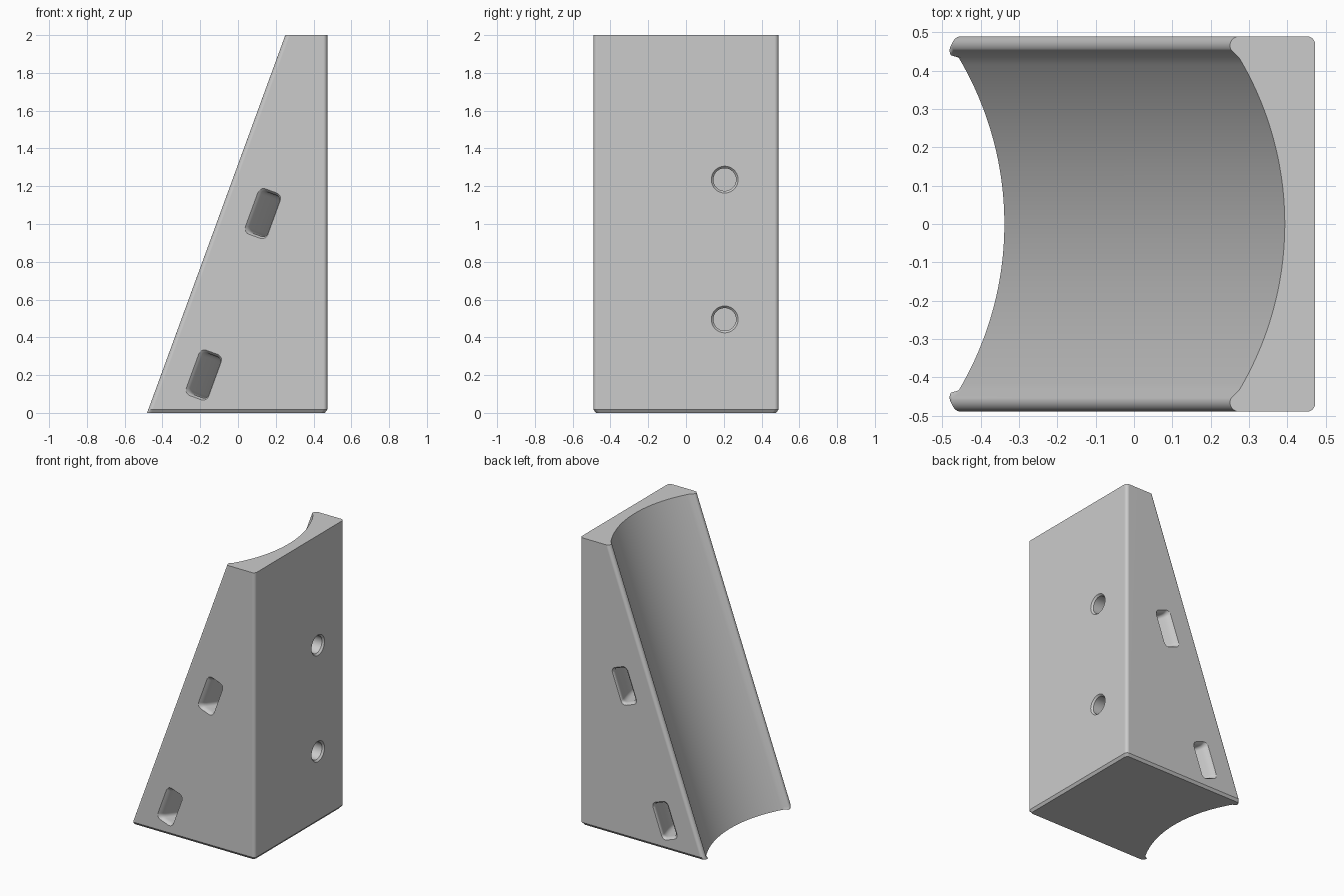
import bpy, bmesh, math
from mathutils import Vector

cube = bpy.data.objects.get("Cube")
if cube:
    bpy.data.objects.remove(cube, do_unlink=True)

TILT = math.radians(20.1)
SHEAR = math.tan(TILT)
AXIS = Vector((math.sin(TILT), 0, math.cos(TILT)))     # along the channel
OUT = Vector((math.cos(TILT), 0, -math.sin(TILT)))     # away from the channel
HALF_Y = 0.49

grey = bpy.data.materials.new("plain grey")
grey.use_nodes = True
grey.diffuse_color = (0.6, 0.6, 0.6, 1)
grey.node_tree.nodes["Principled BSDF"].inputs["Base Color"].default_value = (0.6, 0.6, 0.6, 1)


def loft(name, rings):
    """Closed solid through rings of matching points."""
    bm = bmesh.new()
    loops = [[bm.verts.new(p) for p in ring] for ring in rings]
    n = len(loops[0])
    for a, b in zip(loops, loops[1:]):
        for i in range(n):
            j = (i + 1) % n
            bm.faces.new((a[i], a[j], b[j], b[i]))
    bm.faces.new(loops[0])
    bm.faces.new(loops[-1])
    bmesh.ops.recalc_face_normals(bm, faces=bm.faces)
    mesh = bpy.data.meshes.new(name)
    bm.to_mesh(mesh)
    bm.free()
    mesh.materials.append(grey)
    obj = bpy.data.objects.new(name, mesh)
    bpy.context.collection.objects.link(obj)
    return obj


def arc(cx, cy, r, start, end, steps):
    angles = [math.radians(start + (end - start) * i / steps) for i in range(steps + 1)]
    return [(cx + r * math.cos(a), cy + r * math.sin(a)) for a in angles]


# Wedge outline: (x, y, whether the point leans with the channel)
CORNER, LIP = 0.022, 0.024
half = [(x, y, False) for x, y in arc(0.473 - CORNER, HALF_Y - CORNER, CORNER, 0, 90, 6)]
half += [(x, y, True) for x, y in arc(-0.45, HALF_Y - LIP, LIP, 90, 212, 9)]
R, DEEP = 0.85, -0.331
edge_y = half[-1][1]
ys = [edge_y * (1 - 2 * i / 48) for i in range(1, 48)]
channel = [(DEEP - R + math.sqrt(R * R - y * y), y, True) for y in ys]
outline = half + channel + [(x, -y, lean) for x, y, lean in reversed(half)]


def section(z, inset=0):
    ring = []
    for x, y, lean in outline:
        side = 1 if abs(y) > 0.44 else 0
        ring.append((x + SHEAR * (z - 0.02) if lean else x - inset,
                     y - math.copysign(inset * side, y), z))
    return ring


body = loft("wedge_block", [section(0, 0.013), section(0.018), section(2)])
cutters = []

# Curved strap slots, concentric with the channel, flared at both mouths
SLOT_AXIS, SLOT_R = -1.234, 1.109


def slot_ring(y, along, grow):
    w = 0.045 * SLOT_R / math.sqrt(SLOT_R ** 2 - y * y) + grow
    h, r = 0.115 + grow, 0.025 + grow / 2
    u0 = SLOT_AXIS + math.sqrt(SLOT_R ** 2 - y * y)
    ring = []
    for k, (su, sv) in enumerate([(1, 1), (-1, 1), (-1, -1), (1, -1)]):
        for u, v in arc(su * (w - r), sv * (h - r), r, 90 * k, 90 * k + 90, 5):
            p = OUT * (u0 + u) + AXIS * (along + v)
            ring.append((p.x, y, p.z))
    return ring


flare = [(0.495, 0.017), (0.489, 0.012), (0.482, 0.006), (0.473, 0.002), (0.463, 0)]
stations = [(-y, g) for y, g in flare] + [(0.45 * i / 16, 0) for i in range(-16, 17)]
stations += [(y, g) for y, g in reversed(flare)]
for along in (1.036, 0.126):
    cutters.append(loft("slot_cutter", [slot_ring(y, along, g) for y, g in stations]))

# Blind round holes in the upright face, with a chamfered rim
for z in (1.235, 0.495):
    steps = [(0.32, 0.06), (0.461, 0.06), (0.475, 0.073)]
    rings = [[(x, 0.205 + a, z + b) for a, b in arc(0, 0, r, 0, 350.625, 37)] for x, r in steps]
    cutters.append(loft("hole_cutter", rings))

# Cut everything, then bake the result
for cutter in cutters:
    mod = body.modifiers.new("cut", 'BOOLEAN')
    mod.operation, mod.solver, mod.object = 'DIFFERENCE', 'EXACT', cutter
bpy.context.view_layer.update()
graph = bpy.context.evaluated_depsgraph_get()
result = bpy.data.meshes.new_from_object(body.evaluated_get(graph))
body.modifiers.clear()
body.data = result
for cutter in cutters:
    bpy.data.objects.remove(cutter, do_unlink=True)

# Smooth the curves, keep the edges sharp
bpy.ops.object.select_all(action='DESELECT')
body.select_set(True)
bpy.context.view_layer.objects.active = body
bpy.ops.object.shade_smooth_by_angle(angle=math.radians(30))
weighted = body.modifiers.new("even_normals", 'WEIGHTED_NORMAL')
weighted.keep_sharp = True
